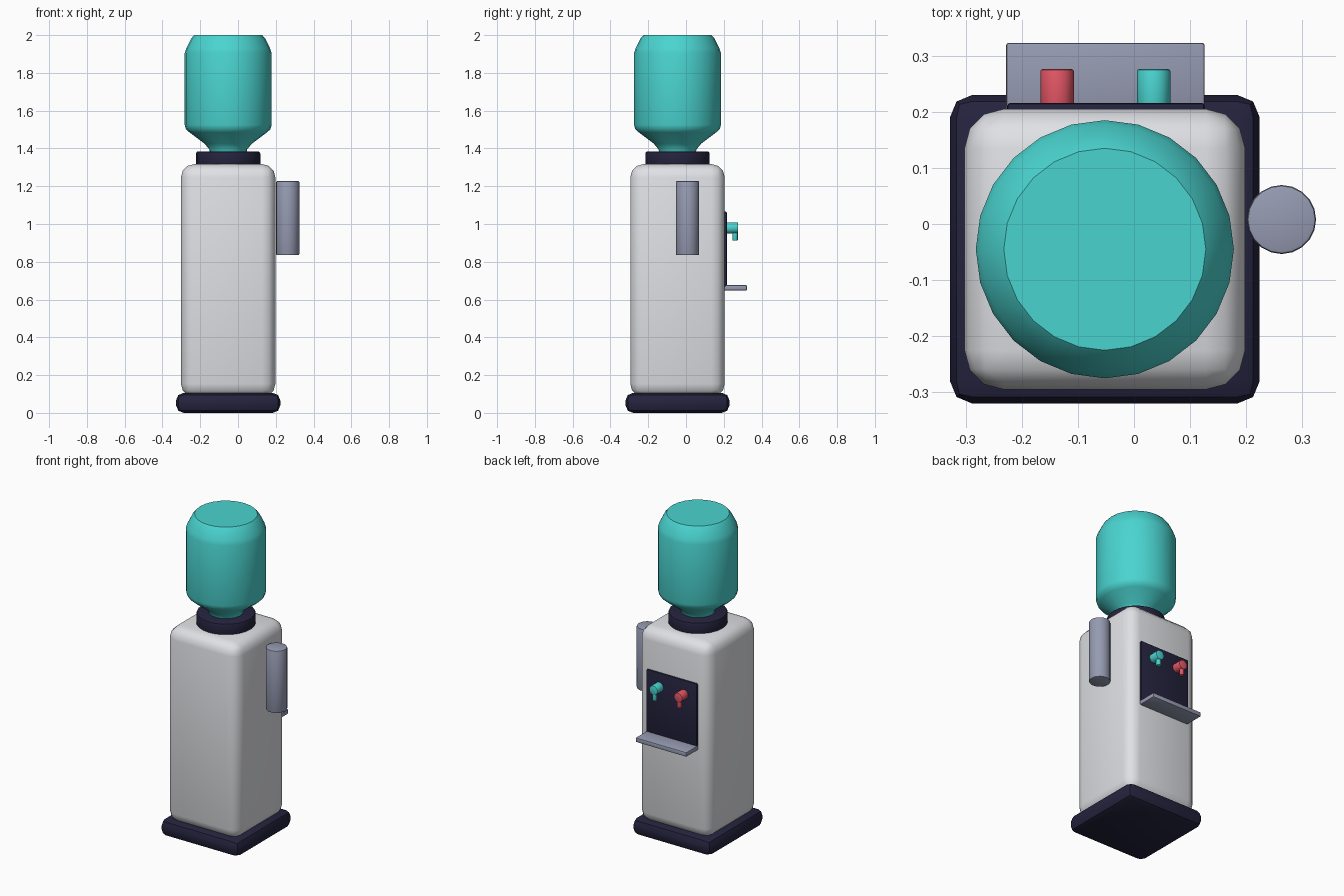
import bpy, bmesh, math
from mathutils import Matrix

if "Cube" in bpy.data.objects:
    bpy.data.objects.remove(bpy.data.objects["Cube"])

CX, CY = -0.052, -0.045   # axis of the cooler body


def srgb(r, g, b):
    f = lambda c: c / 12.92 if c <= 0.04045 else ((c + 0.055) / 1.055) ** 2.4
    return (f(r / 255), f(g / 255), f(b / 255), 1)


def material(name, rgb):
    m = bpy.data.materials.new(name)
    m.diffuse_color = srgb(*rgb)
    m.use_nodes = True
    m.node_tree.nodes["Principled BSDF"].inputs["Base Color"].default_value = m.diffuse_color
    return m


WHITE = material("off_white", (224, 225, 229))
DARK = material("dark_navy", (36, 35, 62))
TEAL = material("teal", (74, 212, 208))
RED = material("red", (226, 86, 101))
GREY = material("blue_grey", (150, 155, 178))


def finish(name, bm, mat, bevel=0, segments=2):
    if bevel:
        edges = [e for e in bm.edges if e.calc_face_angle(0) > math.radians(50)]
        bmesh.ops.bevel(bm, geom=edges, offset=bevel, segments=segments,
                        profile=0.5, affect='EDGES', clamp_overlap=True)
    bmesh.ops.recalc_face_normals(bm, faces=bm.faces)
    me = bpy.data.meshes.new(name)
    bm.to_mesh(me)
    bm.free()
    me.materials.append(mat)
    ob = bpy.data.objects.new(name, me)
    bpy.context.collection.objects.link(ob)
    bpy.ops.object.select_all(action='DESELECT')
    ob.select_set(True)
    bpy.context.view_layer.objects.active = ob
    bpy.ops.object.shade_smooth_by_angle(angle=math.radians(40))
    return ob


def box(name, lo, hi, mat, bevel, segments=2):
    bm = bmesh.new()
    size = [b - a for a, b in zip(lo, hi)]
    mid = [(a + b) / 2 for a, b in zip(lo, hi)]
    bmesh.ops.create_cube(bm, size=1, matrix=Matrix.Translation(mid) @ Matrix.Diagonal((*size, 1)))
    return finish(name, bm, mat, bevel, segments)


def cylinder(name, centre, radius, depth, mat, sides, bevel, axis='Z'):
    bm = bmesh.new()
    rot = Matrix.Rotation(math.pi / 2, 4, 'X') if axis == 'Y' else Matrix()
    bmesh.ops.create_cone(bm, cap_ends=True, segments=sides, radius1=radius, radius2=radius,
                          depth=depth, matrix=Matrix.Translation(centre) @ rot)
    return finish(name, bm, mat, bevel)


def lathe(name, profile, mat, sides):
    bm = bmesh.new()
    rings = [[bm.verts.new((CX + r * math.cos(2 * math.pi * i / sides),
                            CY + r * math.sin(2 * math.pi * i / sides), z))
              for i in range(sides)] for r, z in profile]
    for a, b in zip(rings, rings[1:]):
        for i in range(sides):
            j = (i + 1) % sides
            bm.faces.new((a[i], a[j], b[j], b[i]))
    bm.faces.new(rings[0][::-1])
    bm.faces.new(rings[-1])
    return finish(name, bm, mat)


# Cabinet
box("base", (CX - 0.276, CY - 0.275, 0), (CX + 0.276, CY + 0.275, 0.106), DARK, 0.04, 2)
box("cabinet", (CX - 0.25, CY - 0.25, 0.084), (CX + 0.25, CY + 0.25, 1.317), WHITE, 0.07, 3)

# Collar and water bottle
cylinder("collar", (CX, CY, 1.343), 0.17, 0.084, DARK, 24, 0.012)
lathe("bottle", [(0.095, 1.36), (0.1, 1.395), (0.125, 1.425), (0.205, 1.485), (0.224, 1.502),
                 (0.23, 1.525), (0.23, 1.905), (0.222, 1.93), (0.196, 1.982), (0.18, 2.0)], TEAL, 24)

# Dispenser panel and drip tray on the back
box("panel", (-0.226, 0.19, 0.66), (0.126, 0.216, 1.066), DARK, 0.006)
box("drip_tray", (-0.228, 0.19, 0.648), (0.126, 0.323, 0.676), GREY, 0.005)

# Taps: barrel plus spout
for label, x, mat in (("hot", -0.137, RED), ("cold", 0.035, TEAL)):
    cylinder(label + "_tap", (x, 0.236, 0.979), 0.03, 0.08, mat, 12, 0.004, 'Y')
    cylinder(label + "_spout", (x, 0.26, 0.945), 0.014, 0.064, mat, 10, 0.002)

# Cup holder on the right side
cylinder("cup_holder", (0.263, 0.008, 1.031), 0.0615, 0.392, GREY, 20, 0.006)
